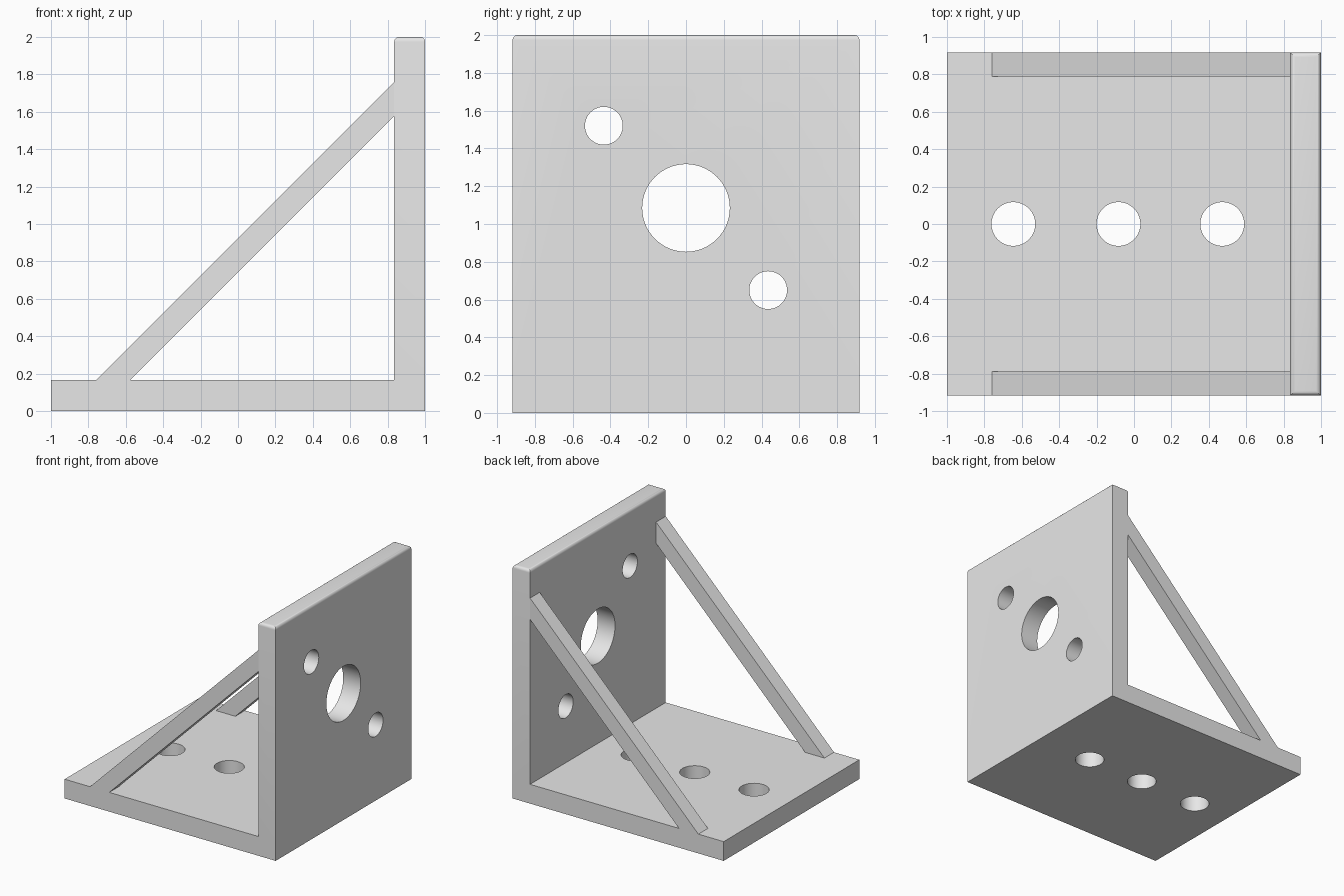
import bpy, bmesh, math
from mathutils import Matrix

if "Cube" in bpy.data.objects:
    bpy.data.objects.remove(bpy.data.objects["Cube"], do_unlink=True)

WIDTH = 0.918     # half width along y
WALL = 0.835      # inner face of the upright plate
FLOOR = 0.165     # top of the base plate

grey = bpy.data.materials.new("plain_grey")
grey.use_nodes = True
grey.diffuse_color = (0.8, 0.8, 0.8, 1)
grey.node_tree.nodes["Principled BSDF"].inputs["Base Color"].default_value = (0.8, 0.8, 0.8, 1)


def make_object(name, bm):
    bmesh.ops.recalc_face_normals(bm, faces=bm.faces)
    mesh = bpy.data.meshes.new(name)
    bm.to_mesh(mesh)
    bm.free()
    mesh.materials.append(grey)
    obj = bpy.data.objects.new(name, mesh)
    bpy.context.collection.objects.link(obj)
    return obj


def extruded_profile(points, y0, y1):
    """Side profile in x and z, extruded along y."""
    bm = bmesh.new()
    face = bm.faces.new([bm.verts.new((x, y0, z)) for x, z in points])
    result = bmesh.ops.extrude_face_region(bm, geom=[face])
    moved = [g for g in result["geom"] if isinstance(g, bmesh.types.BMVert)]
    bmesh.ops.translate(bm, verts=moved, vec=(0, y1 - y0, 0))
    return bm


def add_cylinder(bm, centre, radius, axis):
    turn = Matrix.Rotation(math.pi / 2, 4, "Y") if axis == "X" else Matrix()
    bmesh.ops.create_cone(bm, cap_ends=True, segments=64, radius1=radius, radius2=radius,
                          depth=0.6, matrix=Matrix.Translation(centre) @ turn)


# L-shaped body with a rounded top rim
bm = extruded_profile([(-1, 0), (1, 0), (1, 2), (WALL, 2), (WALL, FLOOR), (-1, FLOOR)],
                      -WIDTH, WIDTH)
rim = [e for e in bm.edges if all(v.co.z > 1.99 for v in e.verts)]
bmesh.ops.bevel(bm, geom=rim, offset=0.026, segments=5, profile=0.5, affect="EDGES")
body = make_object("bracket_body", bm)

# Bolt holes through the base, bore and screw holes through the upright
bm = bmesh.new()
for x in (-0.645, -0.083, 0.472):
    add_cylinder(bm, (x, 0, 0.08), 0.117, "Z")
for y, z, radius in ((-0.435, 1.52, 0.1), (0, 1.085, 0.232), (0.435, 0.65, 0.1)):
    add_cylinder(bm, (0.92, y, z), radius, "X")
cutter = make_object("hole_cutter", bm)
cutter.hide_render = True
cutter.hide_set(True)

cut = body.modifiers.new("holes", "BOOLEAN")
cut.operation = "DIFFERENCE"
cut.solver = "EXACT"
cut.object = cutter
bpy.context.view_layer.objects.active = body
body.select_set(True)
bpy.ops.object.modifier_apply(modifier=cut.name)
bpy.data.objects.remove(cutter, do_unlink=True)
bpy.ops.object.shade_smooth_by_angle(angle=math.radians(30))

# Diagonal braces along both sides
brace = [(-0.76, FLOOR), (-0.577, FLOOR), (WALL, 1.577), (WALL, 1.76)]
for name, side in (("front_brace", -1), ("back_brace", 1)):
    make_object(name, extruded_profile(brace, side * WIDTH, side * 0.788))
